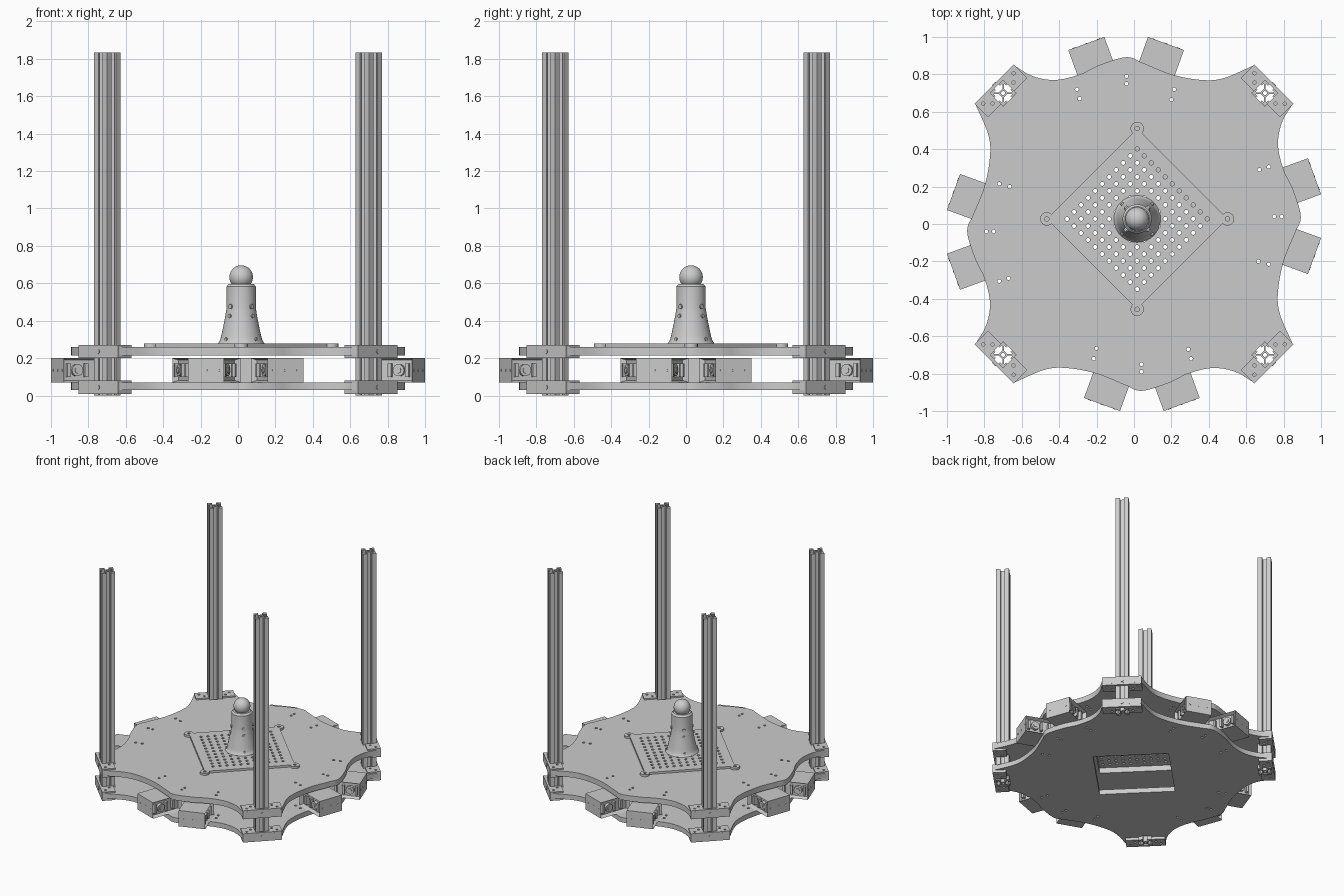
import bpy, bmesh
from math import sin, cos, pi, radians
from mathutils import Matrix, Vector

cube = bpy.data.objects.get("Cube")
if cube:
    bpy.data.objects.remove(cube, do_unlink=True)

grey = bpy.data.materials.new("plain_grey")
grey.use_nodes = True
grey.diffuse_color = (0.6, 0.6, 0.6, 1)
grey.node_tree.nodes["Principled BSDF"].inputs["Base Color"].default_value = (0.6, 0.6, 0.6, 1)


def add_object(name, mesh, matrix=Matrix()):
    mesh.materials.clear()
    mesh.materials.append(grey)
    mesh.shade_smooth()
    mesh.set_sharp_from_angle(angle=radians(30))
    obj = bpy.data.objects.new(name, mesh)
    bpy.context.collection.objects.link(obj)
    obj.matrix_world = matrix
    return obj


def from_bmesh(name, bm, matrix=Matrix()):
    bmesh.ops.recalc_face_normals(bm, faces=bm.faces[:])
    mesh = bpy.data.meshes.new(name)
    bm.to_mesh(mesh)
    bm.free()
    return add_object(name, mesh, matrix)


def slab_mesh(name, loops, z0, z1):
    """Extruded flat outline; every loop after the first is a hole."""
    curve = bpy.data.curves.new(name + "_outline", 'CURVE')
    curve.dimensions = '2D'
    curve.fill_mode = 'BOTH'
    curve.extrude = (z1 - z0) / 2
    for loop in loops:
        spline = curve.splines.new('POLY')
        spline.points.add(len(loop) - 1)
        for point, (x, y) in zip(spline.points, loop):
            point.co = (x, y, 0, 1)
        spline.use_cyclic_u = True
    temp = bpy.data.objects.new(name + "_temp", curve)
    bpy.context.collection.objects.link(temp)
    graph = bpy.context.evaluated_depsgraph_get()
    mesh = bpy.data.meshes.new_from_object(temp.evaluated_get(graph))
    bpy.data.objects.remove(temp, do_unlink=True)
    mesh.transform(Matrix.Translation((0, 0, (z0 + z1) / 2)))
    mesh.name = name
    return mesh


def turn(p, angle):
    return (p[0] * cos(angle) - p[1] * sin(angle), p[0] * sin(angle) + p[1] * cos(angle))


def circle(x, y, r, n=10):
    return [(x + r * cos(2 * pi * i / n), y + r * sin(2 * pi * i / n)) for i in range(n)]


def square(x, y, half, angle=pi / 4):
    return [(x + p[0], y + p[1]) for p in
            (turn(c, angle) for c in ((half, half), (-half, half), (-half, -half), (half, -half)))]


def smooth_path(pts, steps=6):
    """Catmull-Rom curve through the points."""
    v = [Vector(p) for p in pts]
    v = [2 * v[0] - v[1]] + v + [2 * v[-1] - v[-2]]
    path = []
    for a, b, c, d in zip(v, v[1:], v[2:], v[3:]):
        for i in range(steps):
            t = i / steps
            path.append(tuple(0.5 * (2 * b + (c - a) * t + (2 * a - 5 * b + 4 * c - d) * t * t
                                     + (3 * b - a - 3 * c + d) * t ** 3)))
    return path + [tuple(pts[-1])]


def add_cylinder(bm, r, depth, matrix, n=16):
    bmesh.ops.create_cone(bm, cap_ends=True, segments=n, radius1=r, radius2=r,
                          depth=depth, matrix=matrix)


quarters = [k * pi / 2 for k in range(4)]
POST = 0.70

# Wavy base plates with square window, post holes and screw holes
side = smooth_path([(0.85, -0.645), (0.78, -0.48), (0.77, -0.36), (0.80, -0.20), (0.86, -0.05),
                    (0.892, 0.04), (0.85, 0.185), (0.80, 0.29), (0.77, 0.42), (0.79, 0.54),
                    (0.85, 0.645)])
outline = [turn(p, q) for q in quarters for p in side]
plate_loops = [outline, square(0, 0, 0.285)]
screws = [(-0.04, 0.79), (-0.04, 0.75), (-0.305, 0.72), (-0.29, 0.67), (0.215, 0.72), (0.2, 0.665)]
for q in quarters:
    plate_loops.append(square(*turn((POST, POST), q), 0.0505))
    plate_loops += [circle(*turn(s, q), 0.01) for s in screws]
add_object("lower_plate", slab_mesh("lower_plate", plate_loops, 0.03, 0.07))
add_object("upper_plate", slab_mesh("upper_plate", plate_loops, 0.215, 0.26))

# Slotted corner posts
half_slot = [(0.05, 0.05), (0.05, 0.016), (0.04, 0.016), (0.04, 0.029), (0.035, 0.029), (0.019, 0.013)]
slot = half_slot[1:] + [(x, -y) for x, y in reversed(half_slot)]
profile = [turn(p, -q) for q in quarters for p in slot]
post_mesh = slab_mesh("post", [profile, circle(0, 0, 0.011, 12)], 0.0, 1.835)

# Notched clamps that hold each post to both plates
inner, outer, mid = -0.035, 0.067, 0.0505
clamp_outline = [(inner, -0.149), (outer, -0.149), (outer, 0.149), (inner, 0.149),
                 (inner, mid), (mid, mid), (mid, -mid), (inner, -mid)]
clamp_holes = [circle(x, s * y, 0.009) for s in (-1, 1) for x, y in ((0.035, 0.115), (0.0, 0.08))]
clamp_low = slab_mesh("lower_clamp", [clamp_outline] + clamp_holes, 0.008, 0.08)
clamp_high = slab_mesh("upper_clamp", [clamp_outline] + clamp_holes, 0.2, 0.27)
corner_names = ["back_left", "back_right", "front_right", "front_left"]
for q, corner in zip(quarters, corner_names):
    x, y = turn((POST, POST), q)
    place = Matrix.Translation((x, y, 0)) @ Matrix.Rotation(q + pi / 4, 4, 'Z')
    for part, mesh in (("post", post_mesh), ("lower_clamp", clamp_low), ("upper_clamp", clamp_high)):
        add_object(corner + "_" + part, mesh, place)
    # Clamp bolts on the outer face
    bm = bmesh.new()
    for z in (0.044, 0.235):
        add_cylinder(bm, 0.012, 0.008, Matrix.Translation((outer, 0, z)) @ Matrix.Rotation(pi / 2, 4, 'Y'))
    from_bmesh(corner + "_clamp_bolts", bm, place)


# Sensor boxes: outward is local +x, recessed connector bays on both flanks
def sensor_box(name, matrix):
    bm = bmesh.new()
    size = Matrix.Diagonal((0.26, 0.205, 0.13, 1))
    bmesh.ops.create_cube(bm, size=1, matrix=Matrix.Translation((-0.13, 0, 0.135)) @ size)
    flanks = [f for f in bm.faces if abs(f.normal.y) > 0.9]
    bmesh.ops.inset_individual(bm, faces=flanks, thickness=0.016, depth=-0.03)
    for s in (-1, 1):
        across = Matrix.Rotation(pi / 2, 4, 'X')
        add_cylinder(bm, 0.032, 0.026, Matrix.Translation((-0.08, s * 0.083, 0.135)) @ across)
        add_cylinder(bm, 0.016, 0.034, Matrix.Translation((-0.08, s * 0.084, 0.135)) @ across)
        for x in (-0.03, -0.13, -0.19):
            block = Matrix.Translation((x, s * 0.085, 0.135)) @ Matrix.Diagonal((0.018, 0.03, 0.07, 1))
            bmesh.ops.create_cube(bm, size=1, matrix=block)
    for y in (-0.07, 0, 0.07):
        add_cylinder(bm, 0.008, 0.004, Matrix.Translation((0, y, 0.135)) @ Matrix.Rotation(pi / 2, 4, 'Y'), 10)
    from_bmesh(name, bm, matrix)


for q, face in zip(quarters, ["back", "right", "front", "left"]):
    for label, spot, aim in (("a", (0.171, 0.965), 70), ("b", (-0.255, 0.965), 110)):
        x, y = turn(spot, q)
        sensor_box(f"{face}_sensor_box_{label}",
                   Matrix.Translation((x, y, 0)) @ Matrix.Rotation(radians(aim) + q, 4, 'Z'))

# Perforated diamond plate with round ears
centre = Matrix.Translation((0.017, 0.027, 0))
diamond = []
for q in quarters:
    ear = turn((0.483, 0), q)
    for i in range(13):
        a = q + radians(-135 + 270 * i / 12)
        diamond.append((ear[0] + 0.036 * cos(a), ear[1] + 0.036 * sin(a)))
holes = [circle(*turn((0.483, 0), q), 0.012) for q in quarters]
holes += [circle(*turn((i * 0.053, j * 0.053), pi / 4), 0.0115, 8)
          for i in range(-5, 6) for j in range(-5, 6) if i * i + j * j > 3]
add_object("perforated_plate", slab_mesh("perforated_plate", [diamond] + holes, 0.26, 0.277), centre)


# Flared tower with ball on top
def lathe(name, pts, matrix, n=40):
    bm = bmesh.new()
    verts = [bm.verts.new((r, 0, z)) for r, z in pts]
    edges = [bm.edges.new(pair) for pair in zip(verts, verts[1:])]
    bmesh.ops.spin(bm, geom=verts + edges, cent=(0, 0, 0), axis=(0, 0, 1), angle=2 * pi, steps=n)
    bmesh.ops.remove_doubles(bm, verts=bm.verts[:], dist=0.0001)
    return from_bmesh(name, bm, matrix)


flare = smooth_path([(0.125, 0.277), (0.112, 0.30), (0.1, 0.35), (0.086, 0.42), (0.078, 0.47)], 4)
lathe("tower", [(0, 0.277)] + flare + [(0.078, 0.583), (0.066, 0.597), (0, 0.597)], centre)
bm = bmesh.new()
bmesh.ops.create_uvsphere(bm, u_segments=32, v_segments=20, radius=0.063)
from_bmesh("ball", bm, centre @ Matrix.Translation((0, 0, 0.633)))

# Small bolts around the tower
bm = bmesh.new()
for q in quarters:
    for r, z, size in ((0.078, 0.475, 0.013), (0.085, 0.425, 0.01), (0.112, 0.3, 0.009)):
        turned = Matrix.Rotation(q + pi / 4, 4, 'Z') @ Matrix.Translation((r, 0, z))
        add_cylinder(bm, size, 0.014, turned @ Matrix.Rotation(pi / 2, 4, 'Y'), 12)
from_bmesh("tower_bolts", bm, centre)
